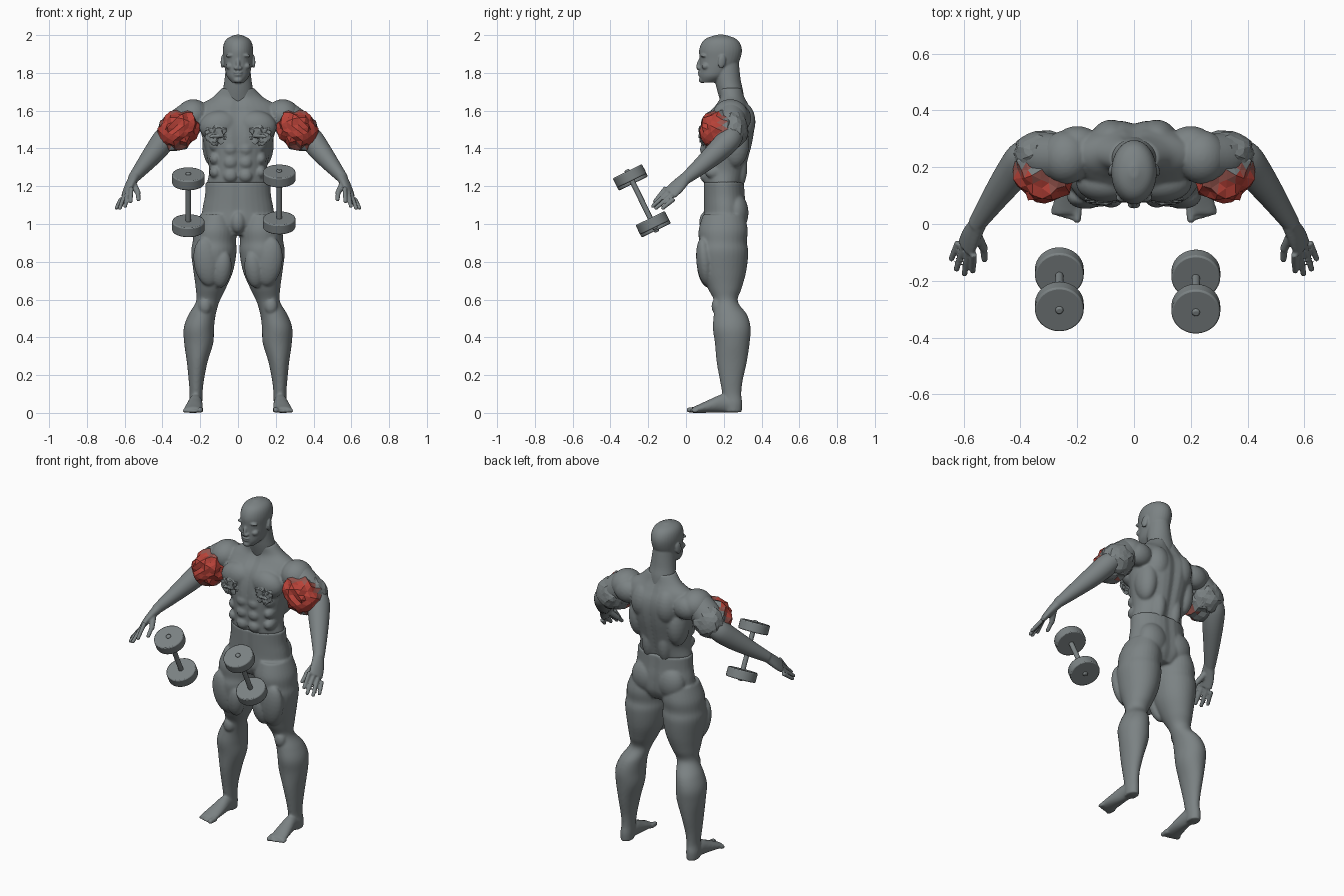
import bpy, bmesh, math, random
from mathutils import Vector, Matrix

if "Cube" in bpy.data.objects:
    bpy.data.objects.remove(bpy.data.objects["Cube"], do_unlink=True)
random.seed(4)


def material(name, color):
    m = bpy.data.materials.new(name)
    m.use_nodes = True
    m.diffuse_color = (*color, 1)
    m.node_tree.nodes["Principled BSDF"].inputs["Base Color"].default_value = (*color, 1)
    return m


GREY = material("grey skin", (0.2, 0.225, 0.23))
DULL = material("dull red", (0.3, 0.09, 0.075))
RED = material("muscle red", (0.48, 0.055, 0.04))


def finish(bm, name, mats=(GREY,)):
    bmesh.ops.recalc_face_normals(bm, faces=bm.faces)
    me = bpy.data.meshes.new(name)
    bm.to_mesh(me)
    bm.free()
    ob = bpy.data.objects.new(name, me)
    bpy.context.collection.objects.link(ob)
    for m in mats:
        me.materials.append(m)
    return ob


def mirror(ob):
    mod = ob.modifiers.new("mirror", "MIRROR")
    mod.use_mirror_merge = False


def fuse(bm, name, voxel=0.007, rounds=4):
    """Mirror the half, melt overlapping volumes together and soften."""
    ob = finish(bm, name)
    mirror(ob)
    mod = ob.modifiers.new("melt", "REMESH")
    mod.mode = "VOXEL"
    mod.voxel_size = voxel
    mod.use_smooth_shade = True
    mod = ob.modifiers.new("soften", "SMOOTH")
    mod.factor = 0.5
    mod.iterations = rounds
    return ob


def ball(bm, at, radii, tilt=(0, 0, 0)):
    rot = Matrix.Identity(4)
    for angle, axis in zip(tilt, "XYZ"):
        rot = Matrix.Rotation(math.radians(angle), 4, axis) @ rot
    bmesh.ops.create_uvsphere(bm, u_segments=24, v_segments=14, radius=1,
                              matrix=Matrix.Translation(at) @ rot @ Matrix.Diagonal((*radii, 1)))


def loft(bm, rows, axis=(0, 0, 1), side=(1, 0, 0), groove=0, n=32, steps=5):
    """Skin through rows of (x, y, z, half width, half depth), smoothly interpolated."""
    t = Vector(axis).normalized()
    u = Vector(side)
    u = (u - t * u.dot(t)).normalized()
    v = t.cross(u)
    pts = [Vector(r) for r in rows]
    pts = [pts[0]] + pts + [pts[-1]]
    path = []
    for a, b, c, d in zip(pts, pts[1:], pts[2:], pts[3:]):
        for k in range(steps):
            s = k / steps
            path.append(b + (c - a) * (s / 2) + (a * 2 - b * 5 + c * 4 - d) * (s * s / 2)
                        + (b * 3 - a - c * 3 + d) * (s ** 3 / 2))
    path.append(pts[-1])
    rings = []
    for p in path:
        ring = []
        for i in range(n):
            a = 2 * math.pi * i / n
            w, h = p[3] * math.cos(a), p[4] * math.sin(a)
            h -= math.copysign(groove, h) * math.exp(-(w / 0.025) ** 2) * abs(math.sin(a))
            ring.append(bm.verts.new(Vector(p[:3]) + u * w + v * h))
        rings.append(ring)
    for r, q in zip(rings, rings[1:]):
        for i in range(n):
            j = (i + 1) % n
            bm.faces.new((r[i], r[j], q[j], q[i]))
    bm.faces.new(rings[0][::-1])
    bm.faces.new(rings[-1])


def digit(bm, start, end, r):
    a, b = Vector(start), Vector(end)
    d = b - a
    loft(bm, [(*a, r, r), (*b, r * 0.85, r * 0.85)], d, (0.3, 1, 0.2), n=12)
    ball(bm, b, (r * 0.85,) * 3)


# Torso with chest, back and stomach muscles
bm = bmesh.new()
loft(bm, [(0, .197, 1.215, .165, .105), (0, .2, 1.28, .153, .118), (0, .208, 1.36, .165, .13),
          (0, .217, 1.44, .185, .14), (0, .227, 1.52, .205, .14), (0, .235, 1.58, .215, .125),
          (0, .245, 1.63, .2, .09), (0, .245, 1.67, .135, .07), (0, .235, 1.72, .085, .065)],
     groove=.014)
ball(bm, (.1, .145, 1.52), (.105, .068, .08), (0, 8, 0))
ball(bm, (.24, .235, 1.575), (.09, .095, .085), (0, 20, 0))
ball(bm, (.2, .285, 1.56), (.08, .06, .07))
ball(bm, (.08, .29, 1.54), (.075, .078, .11))
ball(bm, (.13, .26, 1.43), (.06, .075, .13))
ball(bm, (.055, .27, 1.3), (.045, .055, .12))
for z in (1.255, 1.325, 1.395):
    ball(bm, (.04, .1, z), (.036, .026, .034))
    ball(bm, (.12, .15, z + .02), (.032, .05, .036))
fuse(bm, "torso")

# Hips, legs and feet
bm = bmesh.new()
loft(bm, [(0, .2, .94, .1, .09), (0, .205, 1.0, .19, .115), (0, .207, 1.08, .188, .115),
          (0, .203, 1.15, .175, .112), (0, .2, 1.222, .172, .11)], groove=.008)
ball(bm, (.085, .265, 1.06), (.09, .066, .1))
ball(bm, (0, .11, 1.01), (.04, .04, .06))
loft(bm, [(.115, .2, 1.05, .085, .11), (.121, .197, .97, .112, .13), (.125, .195, .905, .115, .127),
          (.128, .195, .85, .12, .135), (.131, .197, .75, .105, .122), (.144, .205, .66, .08, .09),
          (.16, .212, .59, .062, .062), (.19, .235, .52, .072, .088), (.207, .242, .45, .08, .1),
          (.208, .245, .37, .077, .092), (.216, .242, .27, .055, .08), (.221, .24, .17, .04, .06),
          (.222, .243, .1, .034, .05), (.225, .25, .05, .036, .048), (.225, .25, .005, .034, .045)],
     groove=0)
ball(bm, (.165, .1, .8), (.07, .045, .13), (6, 8, 0))
ball(bm, (.085, .105, .76), (.05, .045, .1), (10, -8, 0))
ball(bm, (.175, .165, .565), (.035, .03, .045))
loft(bm, [(.225, .27, .03, .033, .03), (.225, .2, .05, .035, .048), (.23, .13, .037, .044, .036),
          (.237, .06, .02, .05, .021), (.238, .035, .016, .046, .015)], (0, -1, 0))
for i in range(5):
    r = .017 if i == 0 else .011
    x = .198 + i * .02 + (.004 if i else 0)
    digit(bm, (x, .06, r), (x + .002, .016 + i * .006, r * .9), r)
fuse(bm, "hips_and_legs")

# Head and neck with facial features
bm = bmesh.new()
loft(bm, [(0, .25, 1.62, .08, .06), (0, .235, 1.7, .08, .068), (0, .222, 1.76, .072, .068),
          (0, .21, 1.85, .062, .07)])
loft(bm, [(0, .118, 1.748, .03, .04), (0, .145, 1.78, .058, .074), (0, .165, 1.82, .069, .094),
          (0, .179, 1.87, .076, .107), (0, .183, 1.92, .08, .113), (0, .184, 1.96, .073, .1),
          (0, .184, 1.985, .053, .072), (0, .184, 2.002, .014, .02)])
ball(bm, (0, .072, 1.848), (.011, .015, .034), (-18, 0, 0))
ball(bm, (.011, .068, 1.826), (.011, .013, .009))
ball(bm, (.034, .093, 1.893), (.032, .017, .009), (0, 8, 0))
ball(bm, (.032, .098, 1.872), (.014, .013, .009))
ball(bm, (.045, .105, 1.835), (.02, .022, .018))
ball(bm, (0, .073, 1.802), (.025, .012, .006))
ball(bm, (0, .075, 1.789), (.021, .012, .006))
ball(bm, (0, .085, 1.762), (.024, .018, .016))
ball(bm, (.082, .19, 1.86), (.009, .021, .036), (-10, 0, 12))
fuse(bm, "head_and_neck", .005, 2)

# Arms and hands
bm = bmesh.new()
loft(bm, [(.24, .235, 1.58, .08, .08), (.31, .235, 1.52, .085, .085), (.375, .24, 1.465, .07, .068)],
     (.14, 0, -.12), (0, 1, 0))
loft(bm, [(.355, .265, 1.485, .05, .05), (.39, .23, 1.448, .064, .062), (.435, .17, 1.388, .06, .058),
          (.5, .08, 1.308, .046, .043), (.558, -.005, 1.238, .032, .028)],
     (.2, -.25, -.22), (.4, .3, -.5))
across = Vector((.045, .035, -.05))
knuckles = Vector((.592, -.085, 1.162))
tips = [(.568, -.165, 1.12), (.597, -.175, 1.095), (.625, -.158, 1.085), (.643, -.122, 1.085)]
loft(bm, [(.55, 0, 1.245, .032, .028), (.575, -.045, 1.2, .042, .022), (*knuckles, .043, .016)],
     (.04, -.09, -.08), across)
for i, tip in enumerate(tips):
    digit(bm, knuckles + across * (i - 1.5) * .4, tip, .0125)
digit(bm, (.555, -.035, 1.215), (.53, -.085, 1.165), .018)
digit(bm, (.53, -.085, 1.165), (.527, -.125, 1.13), .013)
fuse(bm, "arms_and_hands", .0055, 2)


def ragged(name, at, radii, slope, rough, detail, mats, rule):
    """Mirrored faceted lump, coloured by a rule on height, depth and direction."""
    bm = bmesh.new()
    bmesh.ops.create_icosphere(bm, subdivisions=detail, radius=1)
    for v in bm.verts:
        v.co *= 1 + random.uniform(-rough, rough)
    rot = Matrix.Rotation(math.radians(slope), 4, "Y")
    bm.transform(Matrix.Translation(at) @ rot @ Matrix.Diagonal((*radii, 1)))
    bm.normal_update()
    for f in bm.faces:
        f.material_index = rule(f.calc_center_median(), f.normal)
    mirror(finish(bm, name, mats))


def muscle_colour(c, n):
    if c.y > .21 or n.y > .35 or c.z < 1.4:
        return 0
    return 1 if c.y > .175 or c.z < 1.425 or c.z > 1.585 else 2


# Exposed upper arm muscle and torn chest patches
ragged("upper_arm_muscle", (.315, .19, 1.497), (.12, .115, .1), 38, .11, 3,
       (GREY, DULL, RED), muscle_colour)
ragged("upper_arm_back", (.325, .25, 1.5), (.1, .08, .093), 40, .07, 3, (GREY,), lambda c, n: 0)
ragged("chest_patch", (.115, .088, 1.475), (.052, .02, .05), 0, .3, 3, (GREY,), lambda c, n: 0)


# Dumbbells
def dumbbell(name, at):
    bm = bmesh.new()

    def rod(z, r, depth, n):
        bmesh.ops.create_cone(bm, cap_ends=True, segments=n, radius1=r, radius2=r, depth=depth,
                              matrix=Matrix.Translation((0, 0, z)))

    rod(0, .014, .35, 20)
    for s in (-1, 1):
        rod(s * .138, .086, .056, 48)
    bm.transform(Matrix.Translation(at) @ Matrix.Rotation(math.radians(26), 4, "X"))
    ob = finish(bm, name)
    mod = ob.modifiers.new("rounded rims", "BEVEL")
    mod.width = .006
    mod.segments = 2
    bpy.ops.object.select_all(action="DESELECT")
    ob.select_set(True)
    bpy.context.view_layer.objects.active = ob
    bpy.ops.object.shade_smooth_by_angle()


dumbbell("right_dumbbell", (-.263, -.23, 1.115))
dumbbell("left_dumbbell", (.218, -.238, 1.13))
